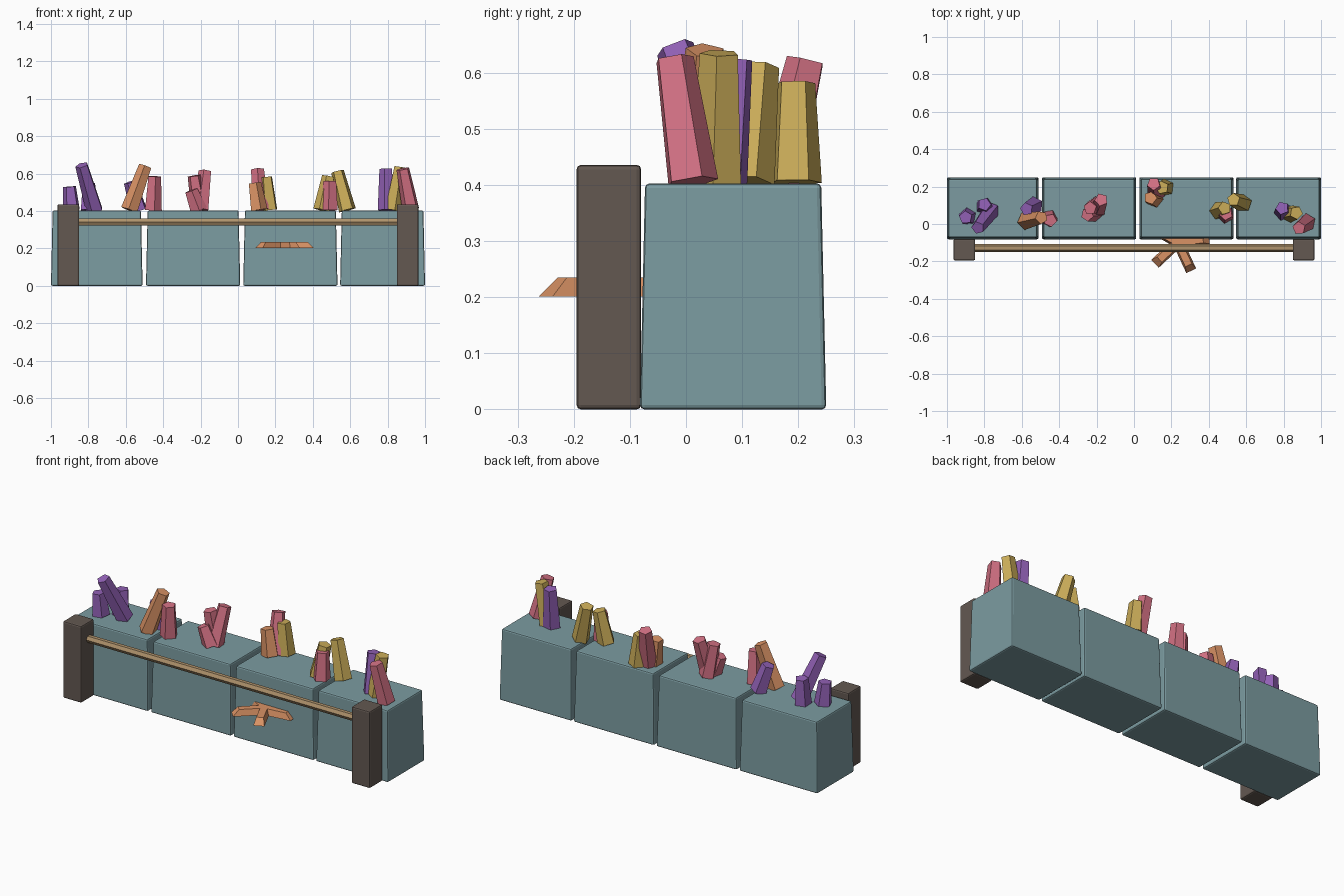
import bpy, bmesh, math
from mathutils import Vector, Matrix

if "Cube" in bpy.data.objects:
    bpy.data.objects.remove(bpy.data.objects["Cube"])


def material(name, rgb):
    m = bpy.data.materials.new(name)
    m.diffuse_color = (*rgb, 1)
    m.use_nodes = True
    m.node_tree.nodes["Principled BSDF"].inputs["Base Color"].default_value = m.diffuse_color
    return m


STONE = material("blue grey stone", (0.20, 0.33, 0.355))
DARK = material("dark brown wood", (0.125, 0.098, 0.083))
TAN = material("tan wood", (0.43, 0.29, 0.15))
PINK = material("pink", (0.65, 0.165, 0.23))
PURPLE = material("purple", (0.29, 0.12, 0.47))
ORANGE = material("orange", (0.70, 0.29, 0.13))
YELLOW = material("mustard yellow", (0.60, 0.42, 0.10))


def finish(name, bm, mat):
    bmesh.ops.recalc_face_normals(bm, faces=bm.faces)
    mesh = bpy.data.meshes.new(name)
    bm.to_mesh(mesh)
    bm.free()
    mesh.materials.append(mat)
    ob = bpy.data.objects.new(name, mesh)
    bpy.context.collection.objects.link(ob)
    return ob


def block(name, lo, hi, mat, taper=0.0, bevel=0.008):
    """Bevelled box whose top is drawn in by taper on each side."""
    lo, hi = Vector(lo), Vector(hi)
    mid, size = (lo + hi) / 2, hi - lo
    bm = bmesh.new()
    bmesh.ops.create_cube(bm, size=1)
    for v in bm.verts:
        t = taper if v.co.z > 0 else 0
        v.co = Vector((mid.x + v.co.x * (size.x - 2 * t),
                       mid.y + v.co.y * (size.y - 2 * t),
                       mid.z + v.co.z * size.z))
    bmesh.ops.bevel(bm, geom=bm.edges[:], offset=bevel, segments=2,
                    profile=0.5, affect='EDGES')
    return finish(name, bm, mat)


def prism(name, a, b, r1, r2, sides, mat, spin=0.0):
    """Tapered prism running from point a to point b."""
    a, b = Vector(a), Vector(b)
    bm = bmesh.new()
    bmesh.ops.create_cone(bm, cap_ends=True, segments=sides,
                          radius1=r1, radius2=r2, depth=(b - a).length)
    turn = Vector((0, 0, 1)).rotation_difference(b - a).to_matrix().to_4x4()
    bm.transform(Matrix.Translation((a + b) / 2) @ turn @ Matrix.Rotation(spin, 4, 'Z'))
    return finish(name, bm, mat)


# Row of four stone blocks
for i, (x0, x1) in enumerate([(-1, -0.51), (-0.492, 0.012), (0.028, 0.532), (0.546, 1)]):
    block(f"stone_block_{i + 1}", (x0, -0.082, 0), (x1, 0.25, 0.403), STONE, taper=0.009)

# Two posts with a rail between them
for side, x in (("left", -0.907), ("right", 0.907)):
    block(f"{side}_post", (x - 0.058, -0.195, 0), (x + 0.058, -0.08, 0.436), DARK)
prism("rail", (-0.88, -0.128, 0.342), (0.88, -0.128, 0.342), 0.021, 0.021, 6, TAN)

# Coral stalks: colour, base x y, tip x y z, spin
stalks = [
    (PURPLE, -0.765, 0.075, -0.835, -0.02, 0.645, 0.3),
    (PURPLE, -0.80, 0.095, -0.80, 0.105, 0.55, 0.9),
    (PURPLE, -0.89, 0.04, -0.90, 0.035, 0.53, 0.1),
    (ORANGE, -0.58, 0.015, -0.495, 0.035, 0.64, 0.5),
    (PURPLE, -0.53, 0.10, -0.575, 0.08, 0.555, 0.2),
    (PINK, -0.455, 0.03, -0.447, 0.02, 0.585, 0.8),
    (PINK, -0.20, 0.075, -0.175, 0.13, 0.612, 0.4),
    (PINK, -0.205, 0.10, -0.235, 0.085, 0.588, 0.0),
    (PINK, -0.21, 0.06, -0.25, 0.05, 0.51, 0.7),
    (PINK, 0.12, 0.165, 0.105, 0.215, 0.622, 0.6),
    (YELLOW, 0.168, 0.195, 0.15, 0.195, 0.582, 0.2),
    (ORANGE, 0.11, 0.135, 0.088, 0.14, 0.55, 0.9),
    (YELLOW, 0.45, 0.07, 0.485, 0.085, 0.585, 0.3),
    (PINK, 0.49, 0.05, 0.492, 0.055, 0.56, 0.5),
    (YELLOW, 0.585, 0.11, 0.532, 0.13, 0.612, 0.0),
    (PURPLE, 0.795, 0.065, 0.792, 0.085, 0.625, 0.4),
    (YELLOW, 0.83, 0.055, 0.868, 0.06, 0.635, 0.8),
    (PINK, 0.925, 0.01, 0.882, -0.022, 0.625, 0.1),
]
for i, (mat, bx, by, tx, ty, tz, spin) in enumerate(stalks):
    prism(f"coral_stalk_{i + 1}", (bx, by, 0.405), (tx, ty, tz), 0.048, 0.036, 5, mat, spin)

# Five-armed starfish stuck on the front of the third block
for i in range(5):
    bm = bmesh.new()
    bmesh.ops.create_cube(bm, size=1)
    for v in bm.verts:
        top = v.co.z > 0
        reach = 0.135 if top else 0.168
        v.co = Vector((reach if v.co.x > 0 else 0,
                       math.copysign(0.019 if top else 0.029, v.co.y),
                       0.235 if top else 0.201))
    bm.transform(Matrix.Translation((0.235, -0.098, 0))
                 @ Matrix.Rotation(math.radians(-65 + 72 * i), 4, 'Z'))
    finish(f"starfish_arm_{i + 1}", bm, ORANGE)
